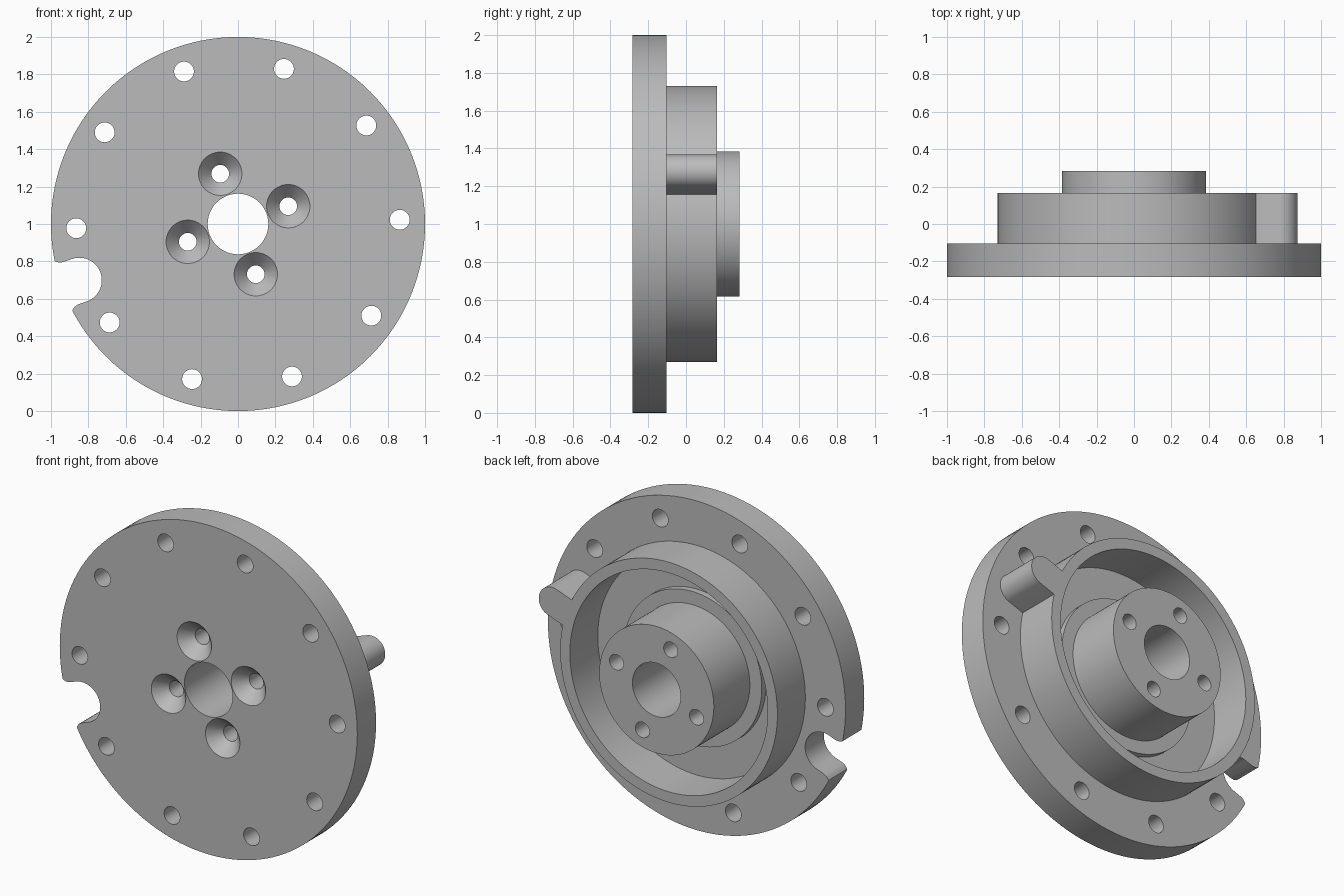
import bpy, bmesh
from math import cos, sin, pi, radians
from mathutils import Vector, Matrix

cube = bpy.data.objects.get("Cube")
if cube:
    bpy.data.objects.remove(cube)

steel = bpy.data.materials.new("steel_grey")
steel.use_nodes = True
GREY = (0.5, 0.5, 0.5, 1)
steel.diffuse_color = GREY
steel.node_tree.nodes["Principled BSDF"].inputs["Base Color"].default_value = GREY

# Depths along y, and the angle shared by key, notch and screws
FRONT, FACE, RIM, BACK = -0.283, -0.103, 0.165, 0.283
TILT = radians(19.5)
BORE = 0.162


def polar(radius, angle):
    """Point on a circle around the part's axis."""
    return Vector((radius * cos(angle), 0, 1 + radius * sin(angle)))


def lathe(bm, profile, centre, steps):
    """Revolve (radius, y) points around the y axis through centre."""
    part = bmesh.new()
    verts = [part.verts.new((r, y, 0)) for r, y in profile]
    edges = [part.edges.new(pair) for pair in zip(verts, verts[1:])]
    if profile[0][0] > 0:
        edges.append(part.edges.new((verts[-1], verts[0])))
    bmesh.ops.spin(part, geom=verts + edges, cent=(0, 0, 0), axis=(0, 1, 0),
                   angle=2 * pi, steps=steps)
    bmesh.ops.remove_doubles(part, verts=part.verts, dist=1e-4)
    bmesh.ops.translate(part, verts=part.verts, vec=centre)
    merge(bm, part)


def prism(bm, outline, y0, y1, angle):
    """Extrude an (along, across) outline, turned to an angle about the axis."""
    part = bmesh.new()
    face = part.faces.new([part.verts.new((a, y0, b)) for a, b in outline])
    new = bmesh.ops.extrude_face_region(part, geom=[face])["geom"]
    moved = [v for v in new if isinstance(v, bmesh.types.BMVert)]
    bmesh.ops.translate(part, verts=moved, vec=(0, y1 - y0, 0))
    turn = Matrix.Translation((0, 0, 1)) @ Matrix.Rotation(-angle, 4, "Y")
    bmesh.ops.transform(part, matrix=turn, verts=part.verts)
    merge(bm, part)


def merge(bm, part):
    bmesh.ops.recalc_face_normals(part, faces=part.faces)
    mesh = bpy.data.meshes.new("temp")
    part.to_mesh(mesh)
    part.free()
    bm.from_mesh(mesh)
    bpy.data.meshes.remove(mesh)


def finish(bm, name):
    mesh = bpy.data.meshes.new(name)
    bm.to_mesh(mesh)
    bm.free()
    mesh.materials.append(steel)
    obj = bpy.data.objects.new(name, mesh)
    bpy.context.collection.objects.link(obj)
    return obj


def boolean(obj, tool, operation):
    mod = obj.modifiers.new(operation.lower(), "BOOLEAN")
    mod.operation, mod.object, mod.solver = operation, tool, "EXACT"
    bpy.context.view_layer.objects.active = obj
    bpy.ops.object.modifier_apply(modifier=mod.name)


def turned(name, profile):
    bm = bmesh.new()
    lathe(bm, profile, (0, 0, 1), 128)
    return finish(bm, name)


# Main turned parts
plate = turned("flange_plate", [(BORE, FRONT), (1, FRONT), (1, FACE), (BORE, FACE)])
ring = turned("locating_ring", [(0.665, FACE), (0.73, FACE), (0.73, RIM), (0.665, RIM)])
hub = turned("hub", [(BORE, FACE), (0.465, FACE), (0.465, FACE + 0.04),
                     (0.385, FACE + 0.04), (0.385, BACK), (BORE, BACK)])

# Round-ended key on the ring
bm = bmesh.new()
tip = [(0.832 + 0.09 * cos(t), 0.09 * sin(t))
       for t in (pi * (i / 24 - 0.5) for i in range(25))]
prism(bm, tip + [(0.7, 0.09), (0.7, -0.09)], FACE, RIM, TILT)
key = finish(bm, "locating_key")
boolean(ring, key, "UNION")

# Countersunk screw holes through plate and hub
bm = bmesh.new()
for i in range(4):
    lathe(bm, [(0, -0.4), (0.116, -0.4), (0.116, FRONT), (0.047, FRONT + 0.075),
               (0.047, 0.4), (0, 0.4)], polar(0.285, TILT + i * pi / 2), 48)
screws = finish(bm, "screw_cutter")

# Rim bolt holes and the rounded edge notch with flared mouth
bm = bmesh.new()
for i in range(10):
    lathe(bm, [(0, -0.4), (0.053, -0.4), (0.053, 0.1), (0, 0.1)],
          polar(0.865, radians(1.5) + i * pi / 5), 32)
mouth = [(0.95, 0.12), (0.97, 0.125), (0.988, 0.138), (0.997, 0.16), (1.1, 0.17)]
bowl = [(0.9 + 0.12 * cos(t), 0.12 * sin(t))
        for t in (pi * (0.5 + i / 32) for i in range(33))]
prism(bm, bowl + [(a, -b) for a, b in mouth] + mouth[::-1], -0.4, 0.1, TILT + pi)
rim_cuts = finish(bm, "rim_cutter")

boolean(plate, screws, "DIFFERENCE")
boolean(plate, rim_cuts, "DIFFERENCE")
boolean(hub, screws, "DIFFERENCE")
for helper in (key, screws, rim_cuts):
    bpy.data.objects.remove(helper)

# Smooth the round walls, keep machined edges sharp
for obj in bpy.context.selected_objects:
    obj.select_set(False)
for obj in (plate, ring, hub):
    obj.select_set(True)
bpy.context.view_layer.objects.active = plate
bpy.ops.object.shade_smooth_by_angle(angle=radians(30))
